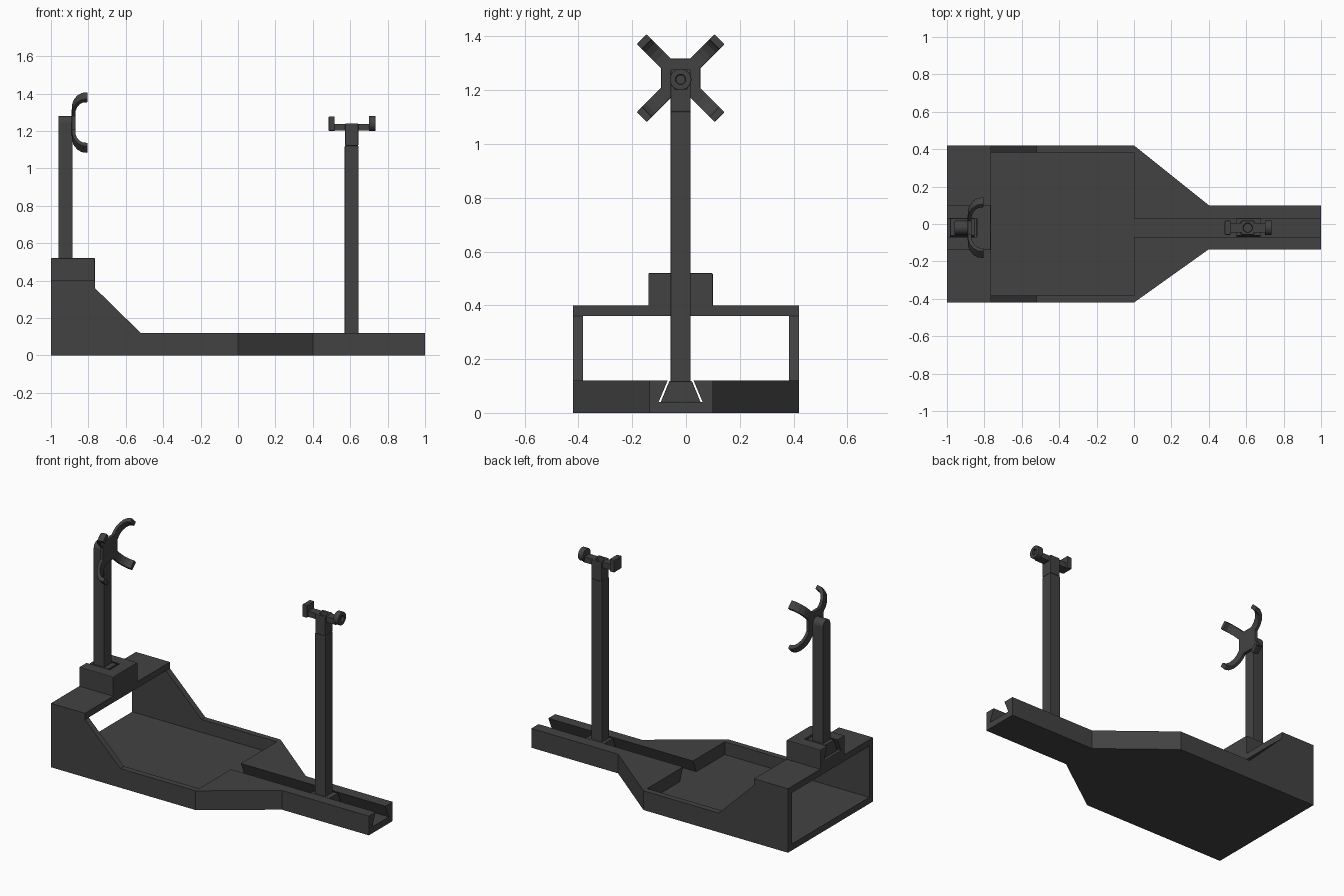
import bpy, bmesh
from math import cos, sin, pi, radians
from mathutils import Matrix, Vector

if "Cube" in bpy.data.objects:
    bpy.data.objects.remove(bpy.data.objects["Cube"])

mat = bpy.data.materials.new("charcoal plastic")
mat.use_nodes = True
GREY = (0.055, 0.055, 0.055, 1)
mat.diffuse_color = GREY
mat.node_tree.nodes["Principled BSDF"].inputs["Base Color"].default_value = GREY

YC = -0.02  # centre line of the rail and posts


def prism(name, axis, pts, lo, hi, matrix=None):
    """Extrude a 2D outline along an axis from lo to hi."""
    place = {"x": lambda a, b, t: (t, a, b),
             "y": lambda a, b, t: (a, t, b),
             "z": lambda a, b, t: (a, b, t)}[axis]
    bm = bmesh.new()
    face = bm.faces.new([bm.verts.new(place(a, b, lo)) for a, b in pts])
    new = bmesh.ops.extrude_face_region(bm, geom=[face])["geom"]
    shift = Vector(place(0, 0, hi - lo))
    bmesh.ops.translate(bm, vec=shift, verts=[v for v in new if isinstance(v, bmesh.types.BMVert)])
    bmesh.ops.recalc_face_normals(bm, faces=bm.faces)
    if matrix:
        bm.transform(matrix)
    me = bpy.data.meshes.new(name)
    bm.to_mesh(me)
    bm.free()
    me.materials.append(mat)
    ob = bpy.data.objects.new(name, me)
    bpy.context.collection.objects.link(ob)
    return ob


def box(name, x0, x1, y0, y1, z0, z1):
    return prism(name, "z", [(x0, y0), (x1, y0), (x1, y1), (x0, y1)], z0, z1)


def circle(a, b, r, n=32):
    return [(a + r * cos(2 * pi * i / n), b + r * sin(2 * pi * i / n)) for i in range(n)]


def combine(ob, *steps):
    """Apply booleans in order and remove the helper shapes."""
    for op, other in steps:
        m = ob.modifiers.new(op, "BOOLEAN")
        m.operation, m.object, m.solver = op, other, "EXACT"
        other.hide_render = True
    dg = bpy.context.evaluated_depsgraph_get()
    me = bpy.data.meshes.new_from_object(ob.evaluated_get(dg))
    ob.modifiers.clear()
    ob.data = me
    for _, other in steps:
        bpy.data.objects.remove(other)
    return ob


def soften(ob, width=0.004):
    m = ob.modifiers.new("edge bevel", "BEVEL")
    m.width, m.segments, m.limit_method = width, 2, "ANGLE"
    m.angle_limit = radians(40)
    return ob


def dovetail(bottom, top, z0, z1):
    return [(YC - bottom, z0), (YC + bottom, z0), (YC + top, z1), (YC - top, z1)]


# Base: side profile trimmed to its plan, hollowed out, with a dovetail slot
side = [(-1, 0), (1, 0), (1, .12), (-.52, .12), (-.765, .36), (-.765, .4), (-1, .4)]
plan = [(-1, -.42), (0, -.42), (.4, -.135), (1.1, -.135),
        (1.1, .1), (.4, .1), (0, .42), (-1, .42)]
base = prism("base_tray", "y", side, -.5, .5)
combine(base,
        ("INTERSECT", prism("plan", "z", plan, -.1, .6)),
        ("DIFFERENCE", box("tunnel", -1.1, 0, -.383, .383, .04, .36)),
        ("DIFFERENCE", box("tray_opening", -.765, 0, -.383, .383, .2, .7)),
        ("DIFFERENCE", prism("slot", "x", dovetail(.082, .048, .04, .121), -.1, 1.1)))
soften(base, .003)

# Socket for the rear post, slotted from the end
socket = box("post_socket", -1, -.765, -.14, .1, .39, .52)
combine(socket, ("DIFFERENCE", prism("slot", "x", dovetail(.082, .048, .44, .521), -1.1, -.84)))
soften(socket)

# Sliders and posts
for label, x, z in (("clamp", -.9225, .44), ("cradle", .6075, .04)):
    soften(prism(label + "_slider", "x", dovetail(.074, .042, z, z + .078), x - .06, x + .07), .002)

arch = [(YC + .0375 * cos(pi * i / 16), 1.243 + .0375 * sin(pi * i / 16)) for i in range(17)]
soften(prism("clamp_post", "x", [(YC + .0375, .5)] + arch + [(YC - .0375, .5)], -.96, -.885))
soften(box("cradle_post", .57, .645, YC - .0375, YC + .0375, .1, 1.12), .005)

# Cradle: stem, bar, square stop and round stop
stem = box("cradle_stem", .573, .643, YC - .0375, YC + .0375, 1.12, 1.24)
combine(stem, ("DIFFERENCE", prism("hole", "z", circle(.608, YC, .024), 1.2, 1.3)))
soften(stem)
for name, x0, x1 in (("bar_left", .64, .71), ("bar_right", .505, .576)):
    box("cradle_" + name, x0, x1, YC - .025, YC + .025, 1.203, 1.238)
soften(box("square_stop", .485, .517, YC - .0375, YC + .0375, 1.2, 1.278))
disc = prism("round_stop", "x", circle(YC, 1.24, .04), .7, .735)
combine(disc, ("DIFFERENCE", prism("hole", "x", circle(YC, 1.24, .018), .72, .8)))
soften(disc, .003)

# Clamp: axle, square hub and four hooked diagonal arms
prism("clamp_axle", "x", circle(YC, 1.243, .025), -.9, -.87)
soften(prism("clamp_hub", "x", [(YC + a * .073, 1.245 + b * .073)
                                for a, b in ((-1, -1), (1, -1), (1, 1), (-1, 1))], -.889, -.868))
hook = [(-.888, 0), (-.888, .11), (-.88, .145), (-.86, .18), (-.835, .2), (-.805, .205),
        (-.805, .178), (-.83, .175), (-.848, .16), (-.862, .135), (-.868, .11), (-.868, 0)]
for i in range(4):
    turn = Matrix.Translation((0, YC, 1.245)) @ Matrix.Rotation(radians(45 + 90 * i), 4, "X")
    soften(prism("clamp_arm_%d" % (i + 1), "y", hook, -.026, .026, turn), .003)
